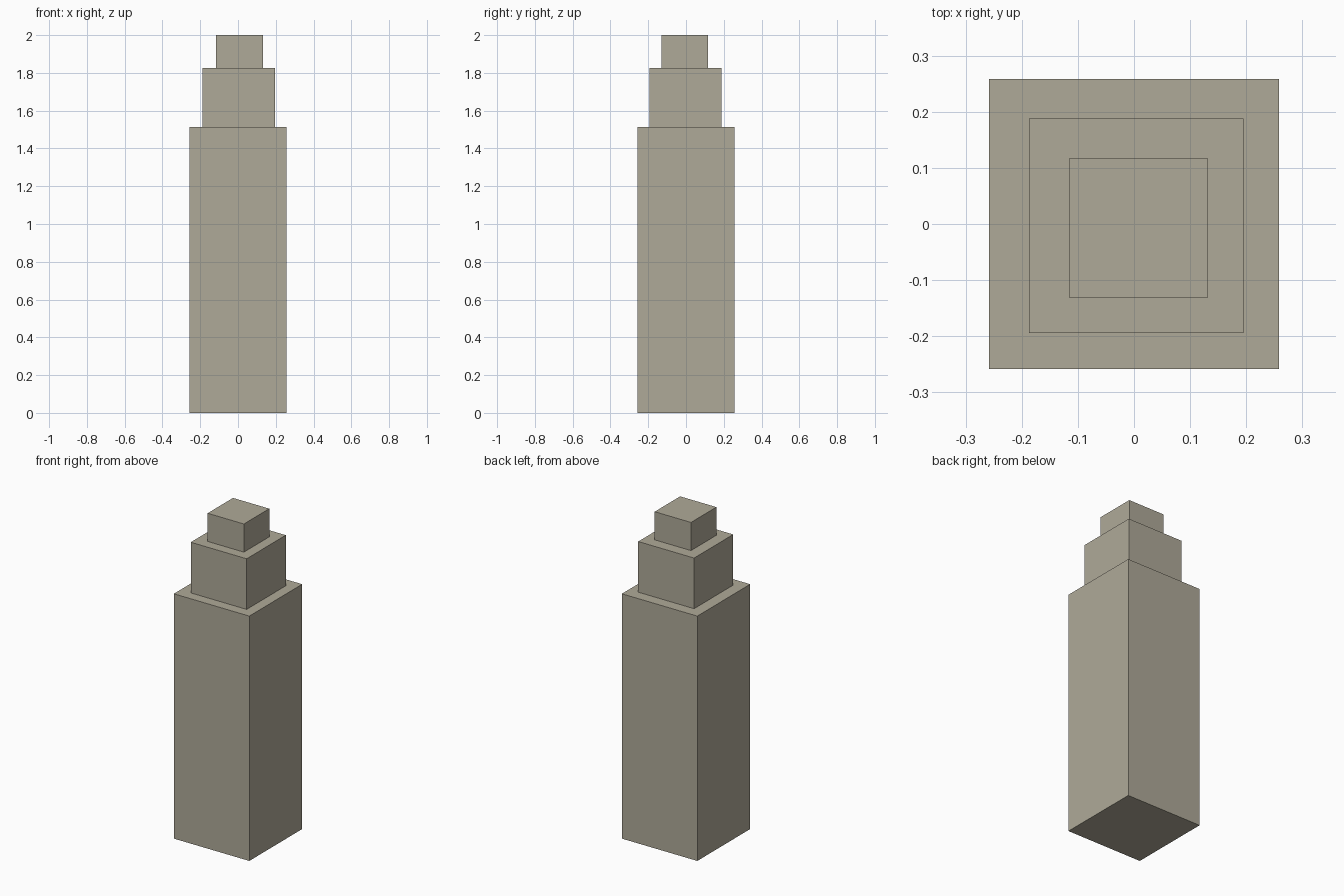
import bpy

if "Cube" in bpy.data.objects:
    bpy.data.objects.remove(bpy.data.objects["Cube"])

# Single stone colour
stone = bpy.data.materials.new("warm_grey_stone")
stone.diffuse_color = (0.43, 0.40, 0.315, 1.0)
stone.use_nodes = True
stone.node_tree.nodes["Principled BSDF"].inputs["Base Color"].default_value = stone.diffuse_color


def block(name, x, y, width, bottom, top):
    """Square block standing between two heights."""
    bpy.ops.mesh.primitive_cube_add(size=1, location=(x, y, (bottom + top) / 2))
    obj = bpy.context.object
    obj.name = name
    obj.scale = (width, width, top - bottom)
    bpy.ops.object.transform_apply(location=False, rotation=False, scale=True)
    obj.data.materials.append(stone)
    return obj


# Main shaft and two slightly off-centre setbacks
block("tower_shaft", 0, 0, 0.516, 0, 1.513)
block("middle_tier", 0.004, -0.003, 0.382, 1.513, 1.826)
block("top_tier", 0.008, -0.007, 0.248, 1.826, 2.0)
